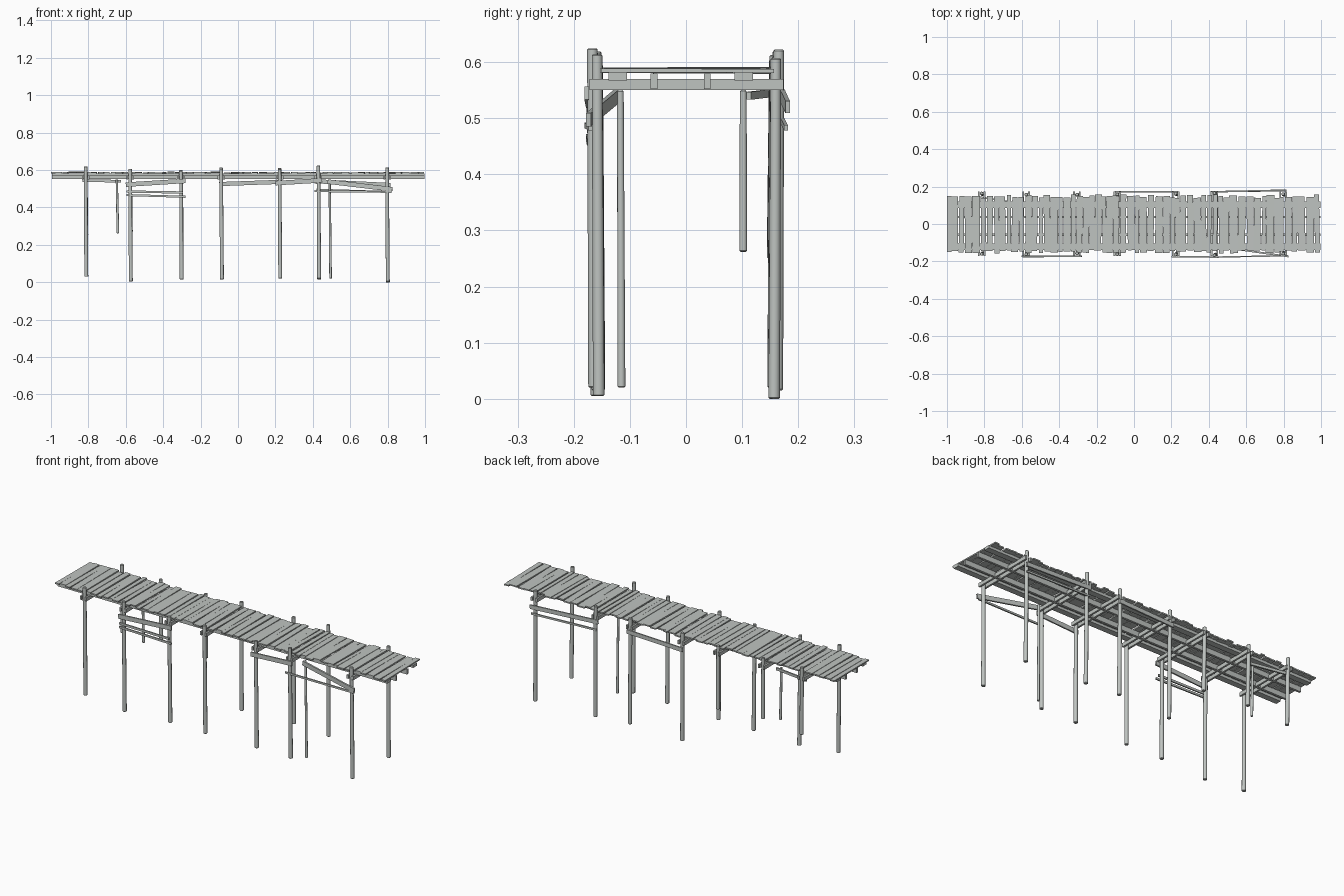
import bpy, random
from math import radians
from mathutils import Vector, Matrix

random.seed(7)
if "Cube" in bpy.data.objects:
    bpy.data.objects.remove(bpy.data.objects["Cube"])

wood = bpy.data.materials.new("weathered_grey_wood")
wood.use_nodes = True
grey = (0.52, 0.55, 0.53, 1)
wood.diffuse_color = grey
wood.node_tree.nodes["Principled BSDF"].inputs["Base Color"].default_value = grey


def board(name, a, b, width, height):
    """Straight squared timber from a to b; width is horizontal."""
    a, b = Vector(a), Vector(b)
    d = (b - a).normalized()
    side = Vector((0, 0, 1)).cross(d).normalized()
    rot = Matrix((d, side, d.cross(side))).transposed().to_4x4()
    bpy.ops.mesh.primitive_cube_add(size=1)
    ob = bpy.context.object
    ob.name = name
    ob.data.transform(Matrix.Translation((a + b) / 2) @ rot
                      @ Matrix.Diagonal(((b - a).length, width, height, 1)))
    ob.data.materials.append(wood)
    return ob


def pole(name, bottom, top, r_bottom, r_top):
    """Tapered round log from bottom to top."""
    a, b = Vector(bottom), Vector(top)
    bpy.ops.mesh.primitive_cone_add(vertices=12, radius1=r_bottom, radius2=r_top,
                                    depth=(b - a).length)
    ob = bpy.context.object
    ob.name = name
    rot = (b - a).to_track_quat('Z', 'Y').to_matrix().to_4x4()
    ob.data.transform(Matrix.Translation((a + b) / 2) @ rot)
    ob.data.materials.append(wood)
    bevel = ob.modifiers.new("worn_ends", 'BEVEL')
    bevel.width, bevel.segments, bevel.limit_method = 0.002, 1, 'ANGLE'
    bevel.angle_limit = radians(60)
    bpy.ops.object.shade_smooth_by_angle(angle=radians(40))
    return ob


# Main posts: x, front foot z, back foot z, top z
posts = [(-0.815, 0.03, 0.25, 0.62), (-0.577, 0.005, 0.27, 0.61),
         (-0.305, 0.015, 0.25, 0.6), (-0.09, 0.015, 0.02, 0.615),
         (0.222, 0.02, 0.03, 0.615), (0.43, 0.02, 0.015, 0.625),
         (0.797, 0.005, 0.0, 0.615)]
for x, foot_front, foot_back, top in posts:
    for side, s, foot in (("front", -1, foot_front), ("back", 1, foot_back)):
        y = s * random.uniform(0.157, 0.167)
        pole(side + "_post", (x + 0.004, y - s * 0.003, foot),
             (x, y, top - random.uniform(0, 0.01)), 0.0105, 0.0095)
    # Cross beams bolted to each side of the post pair
    for dx in (-0.015, 0.015):
        board("cross_beam", (x + dx, -0.172, 0.56), (x + dx, 0.174, 0.56), 0.01, 0.02)

# Loose inner posts
pole("inner_post_back", (-0.642, 0.102, 0.262), (-0.648, 0.102, 0.55), 0.007, 0.006)
pole("inner_post_front", (0.495, -0.115, 0.02), (0.49, -0.117, 0.55), 0.007, 0.006)

# Long joists under the deck
for y, z, w, h in ((-0.122, 0.575, 0.033, 0.015), (-0.057, 0.566, 0.012, 0.027),
                   (0.038, 0.566, 0.012, 0.027), (0.103, 0.575, 0.033, 0.015)):
    board("joist", (-0.995, y, z), (0.998, y, z), w, h)

# Deck planks of uneven width, length and angle
x = -1.0
while x < 0.985:
    w = min(random.uniform(0.02, 0.044), 0.999 - x)
    c = x + w / 2
    skew = random.uniform(-0.003, 0.003)
    z = 0.585 + random.uniform(-0.001, 0.002)
    board("deck_plank", (c - skew, -0.148 + random.uniform(-0.009, 0.008), z),
          (c + skew, 0.148 + random.uniform(-0.009, 0.009),
           z + random.uniform(-0.002, 0.002)), w, 0.007)
    x += w + random.choice((0.001, 0.002, 0.004, 0.008))

# Side rails and braces: start, end, thickness, height
rails = [
    ((-0.6, -0.173, 0.522), (-0.28, -0.173, 0.542), 0.008, 0.024),
    ((-0.595, -0.173, 0.485), (-0.295, -0.173, 0.48), 0.007, 0.012),
    ((-0.595, -0.175, 0.466), (-0.28, -0.173, 0.457), 0.007, 0.011),
    ((0.2, -0.174, 0.53), (0.45, -0.177, 0.545), 0.008, 0.024),
    ((0.41, -0.177, 0.487), (0.82, -0.17, 0.483), 0.007, 0.01),
    ((0.48, -0.125, 0.538), (0.825, -0.174, 0.497), 0.009, 0.024),
    ((-0.1, 0.173, 0.525), (0.235, 0.173, 0.537), 0.008, 0.022),
    ((0.41, 0.172, 0.54), (0.815, 0.181, 0.52), 0.008, 0.022),
    ((0.42, 0.172, 0.495), (0.81, 0.178, 0.483), 0.007, 0.01),
    ((-0.83, 0.145, 0.544), (-0.625, 0.112, 0.54), 0.008, 0.014),
]
for a, b, w, h in rails:
    board("side_rail", a, b, w, h)
